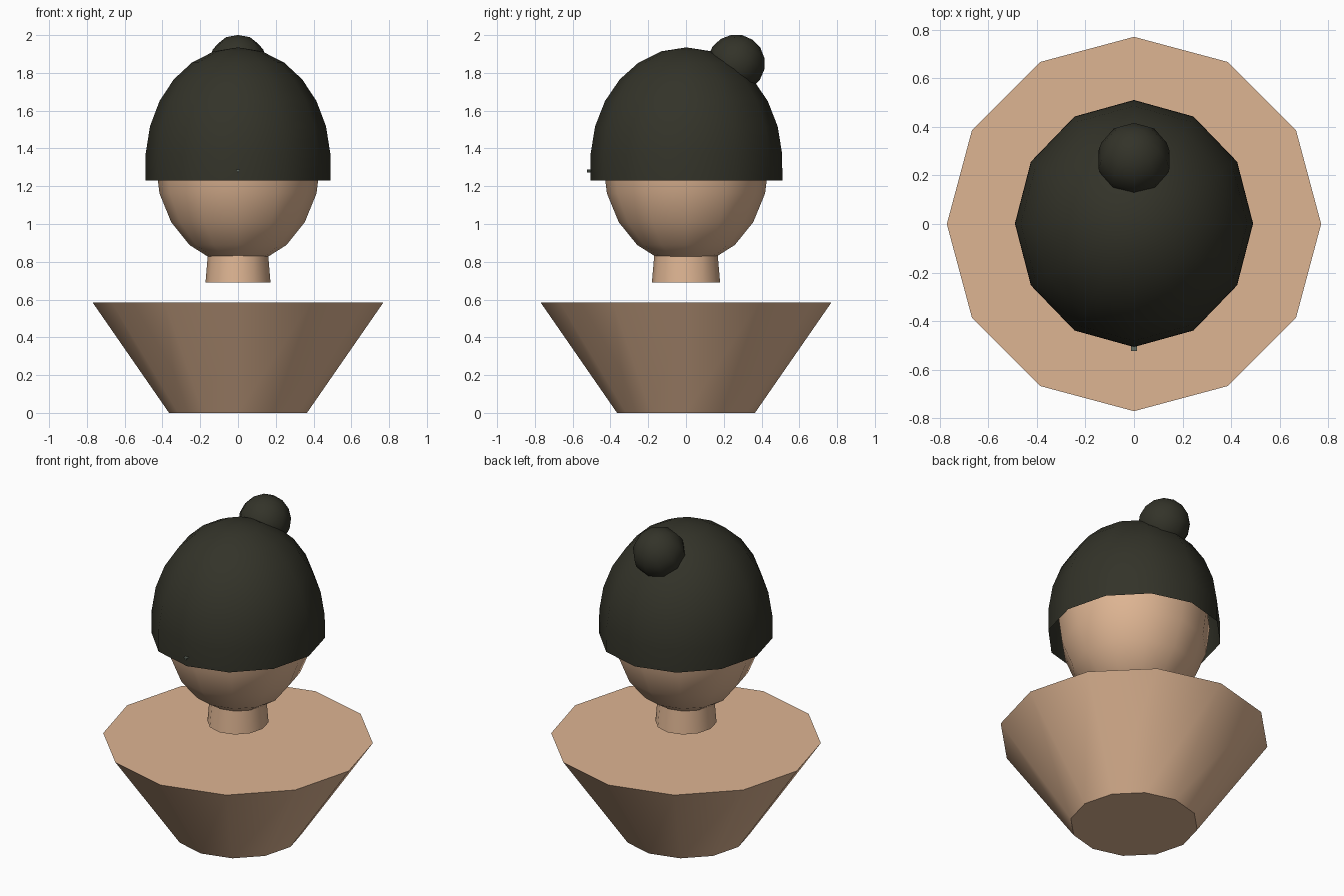
import bpy, bmesh, math
from mathutils import Matrix, Vector

if "Cube" in bpy.data.objects:
    bpy.data.objects.remove(bpy.data.objects["Cube"])

def mat(name, c):
    m = bpy.data.materials.new(name)
    m.diffuse_color = (*c, 1)
    m.use_nodes = True
    m.node_tree.nodes["Principled BSDF"].inputs["Base Color"].default_value = m.diffuse_color
    return m

skin = mat("skin tan", (0.73, 0.46, 0.29))
wool = mat("dark olive wool", (0.033, 0.033, 0.022))
grey = mat("grey green", (0.13, 0.15, 0.12))

def finish(name, bm, material, matrix=Matrix(), angle=50):
    bm.transform(matrix)
    bmesh.ops.recalc_face_normals(bm, faces=bm.faces)
    me = bpy.data.meshes.new(name)
    bm.to_mesh(me)
    bm.free()
    me.materials.append(material)
    ob = bpy.data.objects.new(name, me)
    bpy.context.collection.objects.link(ob)
    bpy.ops.object.select_all(action='DESELECT')
    ob.select_set(True)
    bpy.context.view_layer.objects.active = ob
    bpy.ops.object.shade_smooth_by_angle(angle=math.radians(angle))
    return ob

def lathe(profile, sy=1.0, caps=True, n=12):
    """Spin (radius, z) points into n-sided rings; radius 0 makes a pole."""
    bm = bmesh.new()
    rings = []
    for r, z in profile:
        if r < 1e-5:
            rings.append([bm.verts.new((0, 0, z))] * n)
        else:
            rings.append([bm.verts.new((r * math.cos(a), r * sy * math.sin(a), z))
                          for a in (2 * math.pi * i / n for i in range(n))])
    for lo, hi in zip(rings, rings[1:]):
        for i in range(n):
            j = (i + 1) % n
            bm.faces.new(list(dict.fromkeys((lo[i], lo[j], hi[j], hi[i]))))
    if caps:
        bm.faces.new(rings[0])
        bm.faces.new(rings[-1])
    return bm

def ball(u, v, matrix):
    bm = bmesh.new()
    bmesh.ops.create_uvsphere(bm, u_segments=u, v_segments=v, radius=1)
    bm.transform(matrix)
    return bm

# flared torso and floating neck
finish("torso", lathe([(0.365, 0), (0.77, 0.585)]), skin)
finish("neck", lathe([(0.172, 0.69), (0.158, 0.86)], sy=1.05), skin)

# head
finish("head", ball(12, 10, Matrix.Translation((0, 0, 1.33)) @ Matrix.Diagonal((0.437, 0.44, 0.545, 1))), skin)

# open-bottomed knitted hat
dome = [(0.49, 1.23)]
for deg in (4, 18, 32, 46, 60, 75, 90):
    a = math.radians(deg)
    dome.append((0.49 * math.cos(a), 1.33 + 0.605 * math.sin(a)))
finish("hat", lathe(dome, sy=1.037, caps=False), wool, Matrix.Translation((0, 0.002, 0)))

# bobble leaning back on the hat
finish("bobble", ball(10, 8, Matrix.Translation((0, 0.265, 1.85))
                      @ Matrix.Rotation(math.radians(-35), 4, 'X') @ Matrix.Scale(0.153, 4)), wool)

# tiny stud on the front of the hat, a downward-pointing wedge
bm = bmesh.new()
outline = [(-0.012, 1.288), (0.012, 1.288), (0, 1.272)]
front = [bm.verts.new((x, -0.523, z)) for x, z in outline]
back = [bm.verts.new((x, -0.495, z)) for x, z in outline]
bm.faces.new(front)
bm.faces.new(back)
for i in range(3):
    j = (i + 1) % 3
    bm.faces.new((front[i], front[j], back[j], back[i]))
finish("hat_stud", bm, grey)
